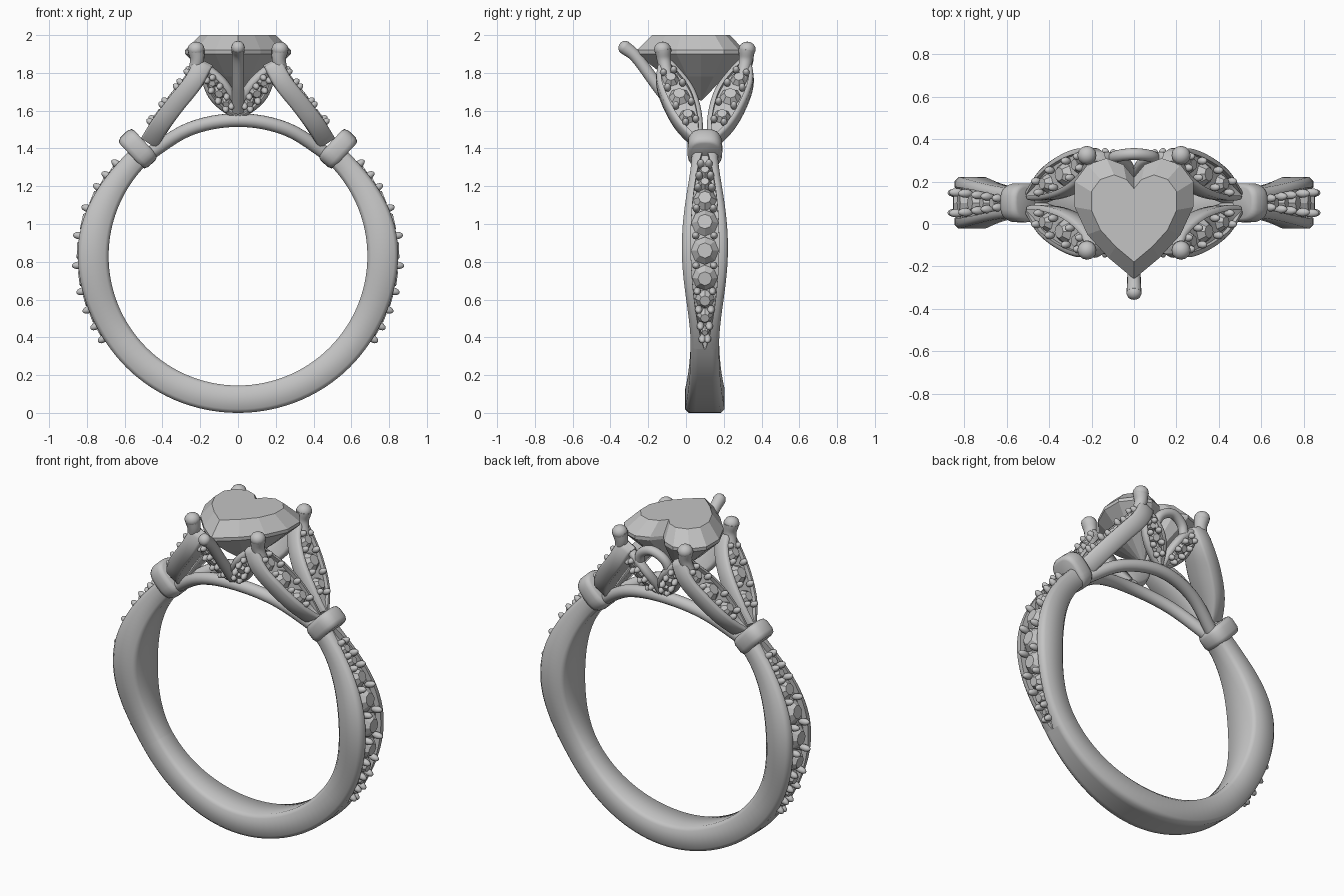
import bpy, bmesh
from math import sin, cos, acos, pi, radians, copysign
from mathutils import Vector, Matrix

if "Cube" in bpy.data.objects:
    bpy.data.objects.remove(bpy.data.objects["Cube"])

GREY = (0.55, 0.55, 0.55, 1)
metal = bpy.data.materials.new("polished_grey")
metal.use_nodes = True
metal.diffuse_color = GREY
metal.node_tree.nodes["Principled BSDF"].inputs["Base Color"].default_value = GREY

YC, ZC, RI = 0.1, 0.83, 0.685    # ring axis position and finger radius


def finish(name, bm, angle=50):
    """Turn a bmesh into an object, smooth below the given angle."""
    bmesh.ops.recalc_face_normals(bm, faces=bm.faces)
    for f in bm.faces:
        f.smooth = angle > 0
    for e in bm.edges:
        if len(e.link_faces) == 2 and e.calc_face_angle(0) > radians(angle):
            e.smooth = False
    me = bpy.data.meshes.new(name)
    bm.to_mesh(me)
    bm.free()
    me.materials.append(metal)
    ob = bpy.data.objects.new(name, me)
    bpy.context.scene.collection.objects.link(ob)
    return ob


def loft(name, rings, angle=50):
    """Skin a row of equal rings and cap both ends."""
    bm = bmesh.new()
    rows = [[bm.verts.new(p) for p in ring] for ring in rings]
    n = len(rows[0])
    for a, b in zip(rows, rows[1:]):
        for i in range(n):
            j = (i + 1) % n
            bm.faces.new((a[i], a[j], b[j], b[i]))
    bm.faces.new(rows[0])
    bm.faces.new(rows[-1])
    return finish(name, bm, angle)


def spline(pts, t):
    """Catmull-Rom point at t in 0..1."""
    pts = [Vector(p) for p in pts]
    pts = [2 * pts[0] - pts[1]] + pts + [2 * pts[-1] - pts[-2]]
    u = min(max(t, 0), 1) * (len(pts) - 3)
    i = min(int(u), len(pts) - 4)
    u -= i
    a, b, c, d = pts[i:i + 4]
    return 0.5 * (2 * b + (c - a) * u + (2 * a - 5 * b + 4 * c - d) * u ** 2
                  + (3 * b - a - 3 * c + d) * u ** 3)


def frame(pts, t, facing):
    """Position, side and outward direction along a path."""
    p = spline(pts, t).to_3d()
    tan = (spline(pts, t + 0.02) - spline(pts, t - 0.02)).to_3d().normalized()
    out = Vector(facing)
    out = (out - tan * tan.dot(out)).normalized()
    return p, tan.cross(out), out


def sweep(name, pts, facing, section, steps=24):
    rings = []
    for k in range(steps + 1):
        p, side, out = frame(pts, k / steps, facing)
        rings.append([p + side * w + out * n for w, n in section(k / steps)])
    return loft(name, rings)


def tube(name, pts, facing):
    """Round bar; the fourth value of each point is its radius."""
    def circle(t):
        r = spline(pts, t)[3]
        return [(r * cos(a * pi / 8), r * sin(a * pi / 8)) for a in range(16)]
    return sweep(name, pts, facing, circle)


def channel(hw, c, lo, hi, groove, b):
    """Bar cross-section with softened edges and a groove on top."""
    half = [(hw - b, lo), (hw, lo + b), (hw, hi - b), (hw - b, hi),
            (c, hi), (c, hi - groove)]
    return half + [(-w, n) for w, n in reversed(half)]


def aim(p, out, scale):
    return (Matrix.Translation(p) @ out.to_track_quat('Z', 'Y').to_matrix().to_4x4()
            @ Matrix.Diagonal((*scale, 1)))


def stones(name, spots):
    bm = bmesh.new()
    for p, out, r in spots:
        bmesh.ops.create_cone(bm, cap_ends=True, segments=8, radius1=1, radius2=0.55,
                              depth=1, matrix=aim(p, out, (r, r, 0.035)))
    finish(name, bm, 0)


def beads(name, spots, stretch):
    bm = bmesh.new()
    for p, out, r in spots:
        bmesh.ops.create_uvsphere(bm, u_segments=12, v_segments=8, radius=1,
                                  matrix=aim(p, out, (r, r, r * stretch)))
    finish(name, bm)


def ease(keys, x):
    for (a, va), (b, vb) in zip(keys, keys[1:]):
        if x <= b:
            return va + (vb - va) * (1 - cos(pi * (x - a) / (b - a))) / 2
    return keys[-1][1]


# Shank: angle runs from the bottom of the ring up to each collar
SEAM, COLLAR = 54, 137


def half_width(d):
    return ease([(0, 0.105), (SEAM, 0.075), (93, 0.122), (COLLAR, 0.068)], abs(d))


def outer(d):
    return ease([(0, 0.83), (SEAM, 0.835), (93, 0.848), (COLLAR, 0.8)], abs(d))


def groove_width(d):
    s = sin(pi * min(max((abs(d) - SEAM) / (136 - SEAM), 0), 1))
    return 0.004 + 0.07 * max(s, 0) ** 0.8


def radial(d):
    return Vector((sin(radians(d)), 0, -cos(radians(d))))


def on_ring(d, r, y):
    return radial(d) * r + Vector((0, YC + y, ZC))


def shank_ring(d, grooved):
    hw, b = half_width(d), 0.02
    c = min(groove_width(d), hw - b - 0.004) if grooved else hw * 0.5
    groove = min(0.035, c * 1.5) if grooved else 0
    return [on_ring(d, n, w) for w, n in channel(hw, c, RI, outer(d), groove, b)]


loft("bottom_band", [shank_ring(d, False) for d in range(-SEAM, SEAM + 1, 3)])

PRONG_HEIGHTS = [0.38, 0.45, 0.54, 0.64, 0.78, 0.94, 1.09, 1.21, 1.28, 1.35]
angles = [acos((ZC - z) / 0.86) * 180 / pi for z in PRONG_HEIGHTS]

for sx, side in ((1, "left"), (-1, "right")):
    loft(side + "_shank", [shank_ring(sx * (SEAM + (COLLAR - SEAM) * k / 40), True)
                           for k in range(41)])
    gems, pins = [], []
    for a, b in zip(angles, angles[1:]):
        d = sx * (a + b) / 2
        r = min(radians(b - a) * 0.42, groove_width(d))
        gems.append((on_ring(d, outer(d) - 0.012, 0), radial(d), r))
    for a in angles:
        for sy in (1, -1):
            y = sy * groove_width(a) * 0.66
            pins.append((on_ring(sx * a, outer(a) - 0.002, y), radial(sx * a), 0.02))
    stones(side + "_shank_stones", gems)
    beads(side + "_shank_prongs", pins, 1.8)

    # Collar clasping the top of the shank
    d = sx * COLLAR
    along = radial(d + 90)
    rings = []
    for t, k in ((-0.052, 0.8), (-0.046, 0.92), (-0.025, 1), (0.025, 1), (0.046, 0.92), (0.052, 0.8)):
        ring = []
        for i in range(28):
            ca, sa = cos(i * pi / 14), sin(i * pi / 14)
            ring.append(on_ring(d, 0.777 + 0.108 * k * copysign(abs(ca) ** 0.7, ca),
                                0.092 * k * copysign(abs(sa) ** 0.7, sa)) + along * t)
        rings.append(ring)
    loft(side + "_collar", rings)


# Leaf: grooved bar, swelling in the middle, set with stones
def leaf(name, pts, facing, swell, depth):
    def width(t):
        return 0.022 + swell * max(sin(pi * t), 0) ** 0.8

    def section(t):
        hw = width(t)
        c = max(0.004, hw - 0.026)
        return channel(hw, c, -depth, 0, min(0.025, c), min(0.012, hw * 0.3))
    sweep(name, pts, facing, section)
    gems, pins = [], []
    for t in (0.28, 0.5, 0.72):
        p, w, out = frame(pts, t, facing)
        gems.append((p - out * 0.012, out, (width(t) - 0.024) * 0.9))
    for t in (0.2, 0.39, 0.61, 0.8):
        p, w, out = frame(pts, t, facing)
        for s in (1, -1):
            pins.append((p + w * s * (width(t) - 0.026) * 0.7, out, 0.018))
    stones(name + "_stones", gems)
    beads(name + "_prongs", pins, 1.5)


tips = []
for sy, end in ((-1, "front"), (1, "back")):
    # Bridge under the head
    tube(end + "_bridge", [(*on_ring(180 + a, 0.72, sy * off), 0.036) for a, off in
                           ((-43, 0.01), (-21, 0.09), (0, 0.125), (21, 0.09), (43, 0.01))],
         (0, 0, 1))
    for sx, side in ((1, "left"), (-1, "right")):
        def at(x, off, z, *r):
            return (sx * x, YC + sy * off, z, *r)
        tag = end + "_" + side
        leaf(tag + "_shoulder_leaf",
             [at(0.51, 0.035, 1.46), at(0.44, 0.085, 1.57), at(0.35, 0.135, 1.69),
              at(0.27, 0.185, 1.79), at(0.225, 0.215, 1.88)],
             (sx * 0.8, 0, 0.6), 0.068, 0.1)
        leaf(tag + "_gallery_leaf",
             [at(0.015, 0.15, 1.57), at(0.1, 0.21, 1.69), at(0.18, 0.235, 1.82)],
             (sx * 0.25, sy, -0.35), 0.045, 0.05)
        # Claws gripping the heart
        tube(tag + "_claw", [at(0.25, 0.195, 1.76, 0.03), at(0.218, 0.215, 1.86, 0.036),
                             at(0.222, 0.222, 1.925, 0.045)], (sx, 0, 0))
        tips.append((Vector(at(0.222, 0.224, 1.925)), Vector((0, 0, 1)), 0.045))

# Point claw at the front and loop behind the cleft
tube("point_claw", [(0, -0.05, 1.6, 0.032), (0, -0.15, 1.73, 0.032),
                    (0, -0.26, 1.88, 0.032), (0, -0.325, 1.935, 0.036)], (1, 0, 0))
tips.append((Vector((0, -0.325, 1.935)), Vector((0, -1, 0.6)).normalized(), 0.036))
beads("claw_tips", tips, 0.9)
tube("back_loop", [(-0.11, 0.3, 1.74, 0.028), (-0.08, 0.32, 1.83, 0.028),
                   (0, 0.33, 1.87, 0.028), (0.08, 0.32, 1.83, 0.028),
                   (0.11, 0.3, 1.74, 0.028)], (0, 1, 0))

# Faceted heart stone
HALF = [(0.05, 0.28), (0.13, 0.31), (0.22, 0.28), (0.28, 0.2), (0.28, 0.08),
        (0.22, -0.05), (0.12, -0.16)]
heart = [(0, 0.22)] + HALF + [(0, -0.26)] + [(-x, y) for x, y in reversed(HALF)]
levels = [(0.02, 0.08, 1.655), (0.55, 0.08, 1.78), (1, 0.08, 1.9), (1, 0.08, 1.92), (0.72, 0.03, 2)]
loft("heart_stone", [[Vector((x * k, c + (y - c) * k, z)) for x, y in heart]
                     for k, c, z in levels], 0)
